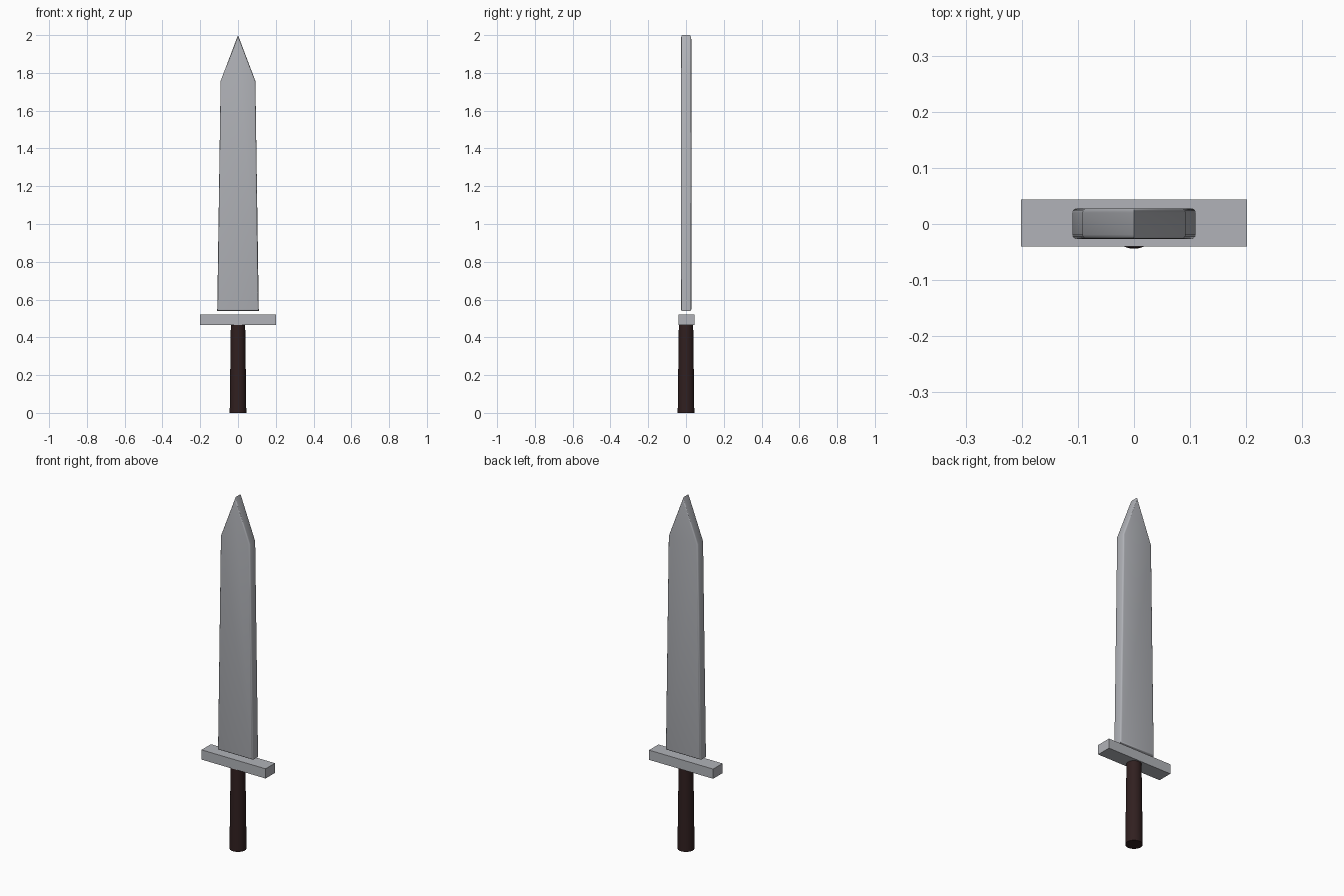
import bpy
import bmesh

cube = bpy.data.objects.get("Cube")
if cube:
    bpy.data.objects.remove(cube, do_unlink=True)


def make_material(name, rgb, metallic=0.0):
    mat = bpy.data.materials.new(name)
    mat.use_nodes = True
    mat.diffuse_color = (*rgb, 1)
    mat.node_tree.nodes["Principled BSDF"].inputs["Base Color"].default_value = (*rgb, 1)
    return mat


steel = make_material("steel_grey", (0.44, 0.45, 0.48))
leather = make_material("dark_brown", (0.03, 0.014, 0.014))


def finish(bm, name, mat, smooth_angle=None):
    bmesh.ops.recalc_face_normals(bm, faces=bm.faces)
    mesh = bpy.data.meshes.new(name)
    bm.to_mesh(mesh)
    bm.free()
    mesh.materials.append(mat)
    obj = bpy.data.objects.new(name, mesh)
    bpy.context.collection.objects.link(obj)
    if smooth_angle:
        bpy.ops.object.select_all(action="DESELECT")
        obj.select_set(True)
        bpy.context.view_layer.objects.active = obj
        bpy.ops.object.shade_smooth_by_angle(angle=smooth_angle)
    return obj


# Blade: tapered outline extruded through its thickness, rims rounded
outline = [(-0.11, 0.54), (0.11, 0.54), (0.092, 1.757), (0, 2.0), (-0.092, 1.757)]
bm = bmesh.new()
face = bm.faces.new([bm.verts.new((x, -0.027, z)) for x, z in outline])
ext = bmesh.ops.extrude_face_region(bm, geom=[face])
moved = [g for g in ext["geom"] if isinstance(g, bmesh.types.BMVert)]
bmesh.ops.translate(bm, verts=moved, vec=(0, 0.055, 0))
bmesh.ops.recalc_face_normals(bm, faces=bm.faces)
rims = [e for e in bm.edges if abs(e.verts[0].co.y - e.verts[1].co.y) < 0.001]
bmesh.ops.bevel(bm, geom=rims, offset=0.008, segments=3, profile=0.5,
                affect="EDGES", clamp_overlap=True)
finish(bm, "blade", steel, 0.6)

# Crossguard: plain bar set just below the blade
bm = bmesh.new()
bmesh.ops.create_cube(bm, size=1)
bmesh.ops.scale(bm, verts=bm.verts, vec=(0.402, 0.084, 0.055))
bmesh.ops.translate(bm, verts=bm.verts, vec=(0, 0.002, 0.4925))
finish(bm, "crossguard", steel)

# Grip: round, slightly wider at the foot
bm = bmesh.new()
bmesh.ops.create_cone(bm, cap_ends=True, segments=32, radius1=0.044,
                      radius2=0.038, depth=0.47)
bmesh.ops.translate(bm, verts=bm.verts, vec=(0, 0, 0.235))
finish(bm, "grip", leather, 0.6)
